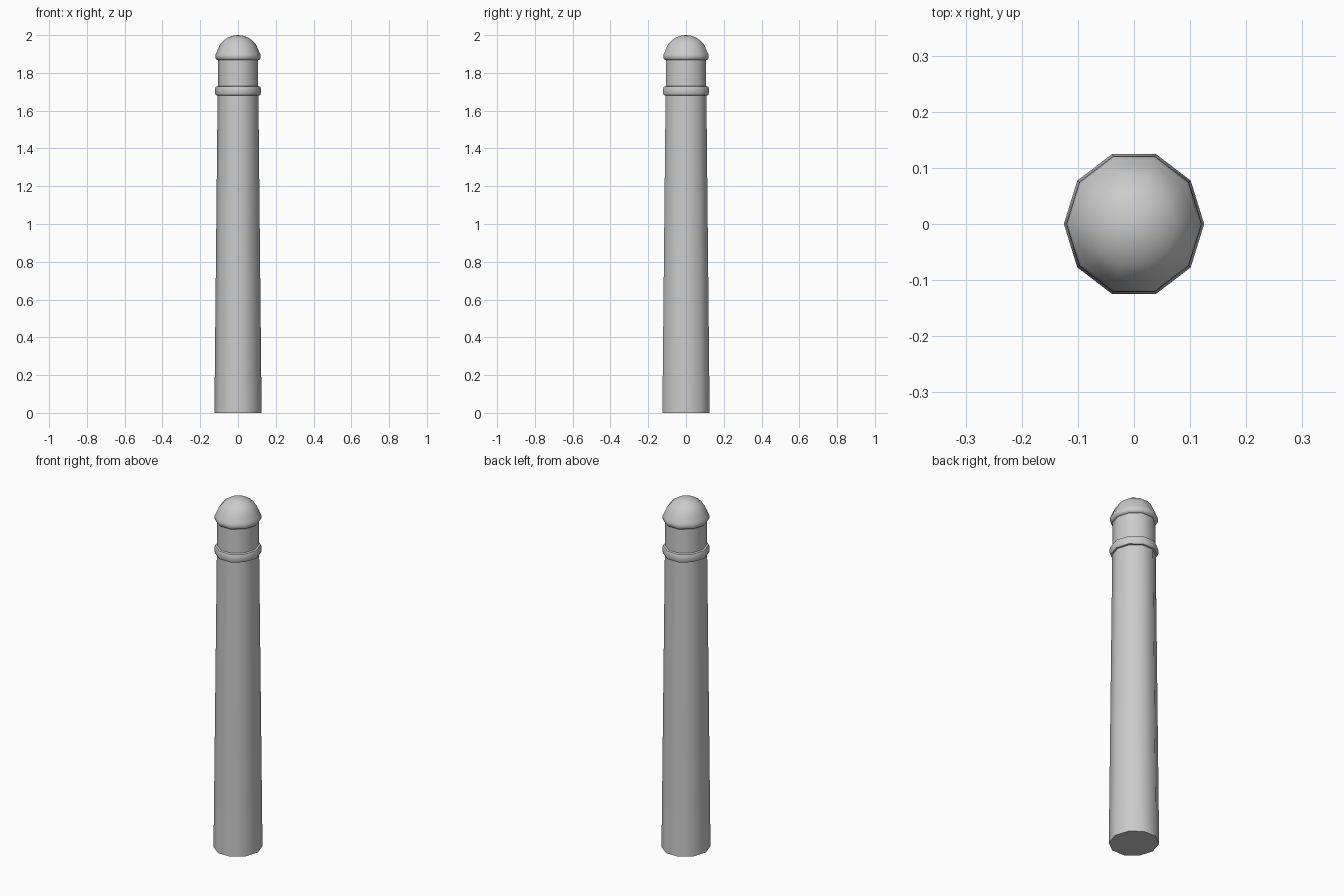
import bpy, bmesh, math

old = bpy.data.objects.get("Cube")
if old:
    bpy.data.objects.remove(old, do_unlink=True)

grey = bpy.data.materials.new("light_grey_metal")
grey.use_nodes = True
colour = (0.6, 0.6, 0.6, 1)
grey.diffuse_color = colour
grey.node_tree.nodes["Principled BSDF"].inputs["Base Color"].default_value = colour

SIDES = 10
DEPTH = 1.052  # makes the ten-sided section as deep as it is wide


def lathe(name, profile):
    """Turn a (radius, height) profile about z; ends are closed."""
    bm = bmesh.new()
    rings = []
    for r, z in profile:
        if r == 0:
            rings.append([bm.verts.new((0, 0, z))])
        else:
            angles = [math.tau * i / SIDES for i in range(SIDES)]
            rings.append([bm.verts.new((r * math.cos(a), r * DEPTH * math.sin(a), z))
                          for a in angles])
    for low, high in zip(rings, rings[1:]):
        for i in range(SIDES):
            j = (i + 1) % SIDES
            if len(high) == 1:
                bm.faces.new((low[i], low[j], high[0]))
            else:
                bm.faces.new((low[i], low[j], high[j], high[i]))
    bm.faces.new(rings[0][::-1])
    if len(rings[-1]) > 1:
        bm.faces.new(rings[-1])
    mesh = bpy.data.meshes.new(name)
    bm.to_mesh(mesh)
    bm.free()
    mesh.materials.append(grey)
    obj = bpy.data.objects.new(name, mesh)
    bpy.context.collection.objects.link(obj)
    bpy.ops.object.select_all(action="DESELECT")
    obj.select_set(True)
    bpy.context.view_layer.objects.active = obj
    bpy.ops.object.shade_smooth_by_angle(angle=math.radians(50))


# Tapered post shaft
lathe("shaft", [(0.125, 0), (0.108, 1.685)])

# Rounded collar
lathe("collar", [(0.107, 1.68), (0.117, 1.682), (0.121, 1.693), (0.121, 1.715),
                 (0.117, 1.727), (0.107, 1.73)])

# Neck between collar and cap
lathe("neck", [(0.107, 1.725), (0.106, 1.875)])

# Domed cap with a rounded rim
rim = [(0.106, 1.868), (0.114, 1.87), (0.12, 1.88), (0.12, 1.895), (0.114, 1.908)]
steps = [math.radians(a) for a in (15, 32, 48, 64, 78)]
dome = [(0.112 * math.cos(a), 1.895 + 0.105 * math.sin(a)) for a in steps]
lathe("cap", rim + dome + [(0, 2.0)])
